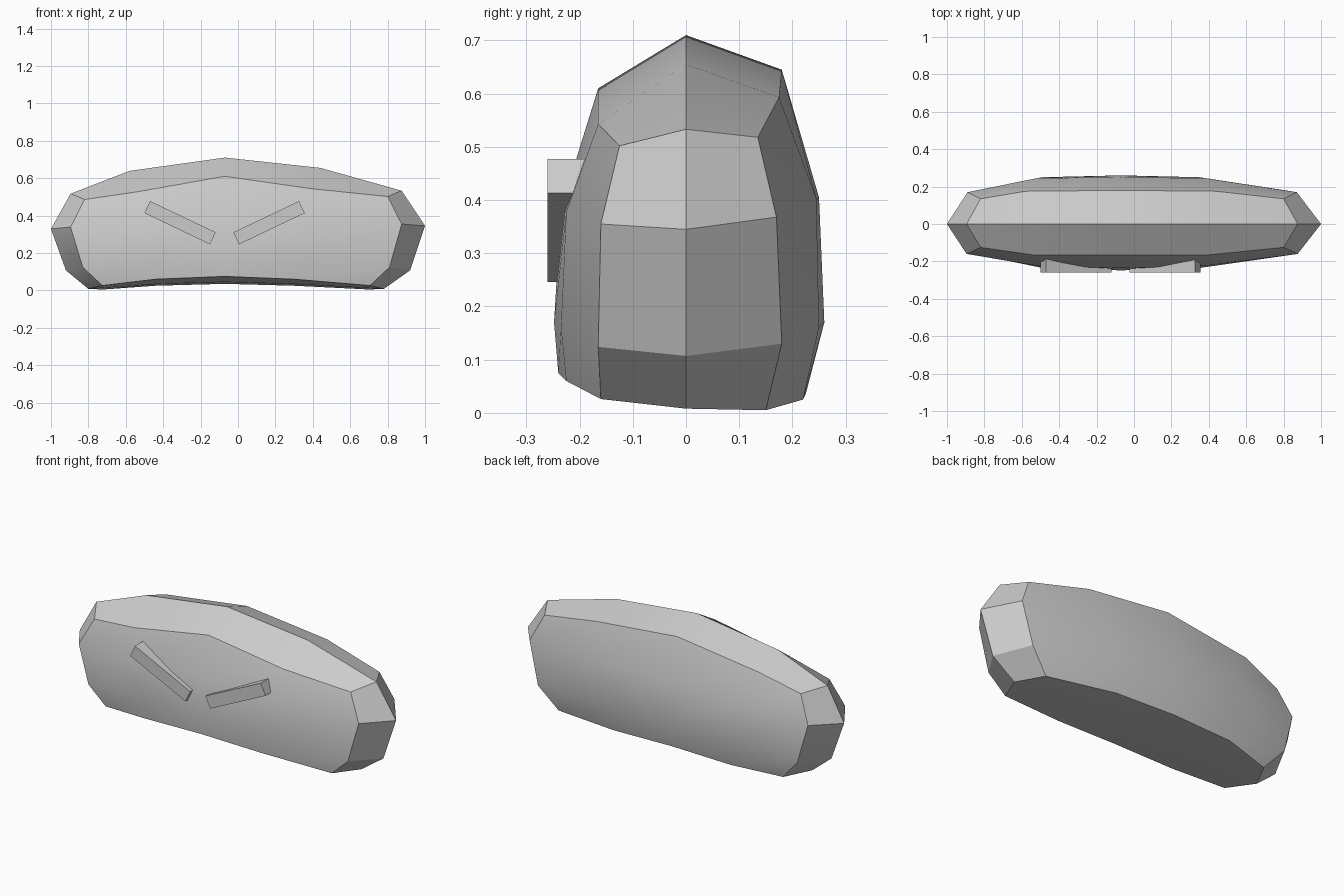
import bpy, bmesh, math
from mathutils import Matrix

if "Cube" in bpy.data.objects:
    bpy.data.objects.remove(bpy.data.objects["Cube"])

# Loaf section, clockwise from the ridge:
# (y, z) at middle, (y, z) at quarter, (y, z) at end, x of quarter, x of end
SECTION = [
    (0, .71, 0, .647, 0, .525, .51, .885),
    (.18, .645, .175, .585, .135, .51, .51, .81),
    (.25, .405, .245, .395, .17, .36, .45, .88),
    (.26, .17, .25, .16, .18, .13, .42, .82),
    (.225, .035, .22, .025, .15, .005, .37, .71),
    (0, .045, 0, .035, 0, .008, .36, .79),
    (-.24, .075, -.225, .06, -.16, .026, .37, .715),
    (-.248, .17, -.235, .16, -.165, .124, .42, .82),
    (-.235, .385, -.225, .37, -.16, .347, .44, .885),
    (-.165, .61, -.165, .535, -.125, .494, .47, .81),
]


def finish(bm, name):
    bmesh.ops.recalc_face_normals(bm, faces=bm.faces)
    me = bpy.data.meshes.new(name)
    bm.to_mesh(me)
    bm.free()
    ob = bpy.data.objects.new(name, me)
    bpy.context.collection.objects.link(ob)
    return ob


# Body: five rings along x, slightly lopsided
bm = bmesh.new()
rings = []
for s in (-2, -1, 0, 1, 2):
    sign = (s > 0) - (s < 0)
    ring = []
    for ym, zm, yq, zq, ye, ze, xq, xe in SECTION:
        x, y, z = ((-.07, ym, zm), (-.07 + sign * xq, yq, zq),
                   (-.01 + sign * xe, ye, ze))[abs(s)]
        if z > .3:
            z += .008 * sign
        ring.append(bm.verts.new((x, y, z)))
    rings.append(ring)
for a, b in zip(rings, rings[1:]):
    for i in range(10):
        j = (i + 1) % 10
        bm.faces.new((a[i], a[j], b[j], b[i]))

# Bulged end caps: six quads around a centre column
for r, sign in ((rings[0], -1), (rings[-1], 1)):
    hi = bm.verts.new((sign, 0, .337 + .008 * sign))
    lo = bm.verts.new((.92 * sign, 0, .107))
    column = [r[0], hi, lo, r[5]]
    for side in ([r[1], r[2], r[3], r[4]], [r[9], r[8], r[7], r[6]]):
        for k in range(3):
            bm.faces.new((column[k], column[k + 1], side[k + 1], side[k]))
body = finish(bm, "loaf_body")
bpy.context.view_layer.objects.active = body
body.select_set(True)
bpy.ops.object.shade_smooth_by_angle(angle=math.radians(30))

# Slanted bars on the front
for name, x, tilt in (("left_bar", -.31, 25.5), ("right_bar", .166, -25.5)):
    bm = bmesh.new()
    bmesh.ops.create_cube(bm, size=1, matrix=Matrix.Translation((x, -.2, .362))
                          @ Matrix.Rotation(math.radians(tilt), 4, 'Y')
                          @ Matrix.Diagonal((.388, .12, .071, 1)))
    finish(bm, name)
